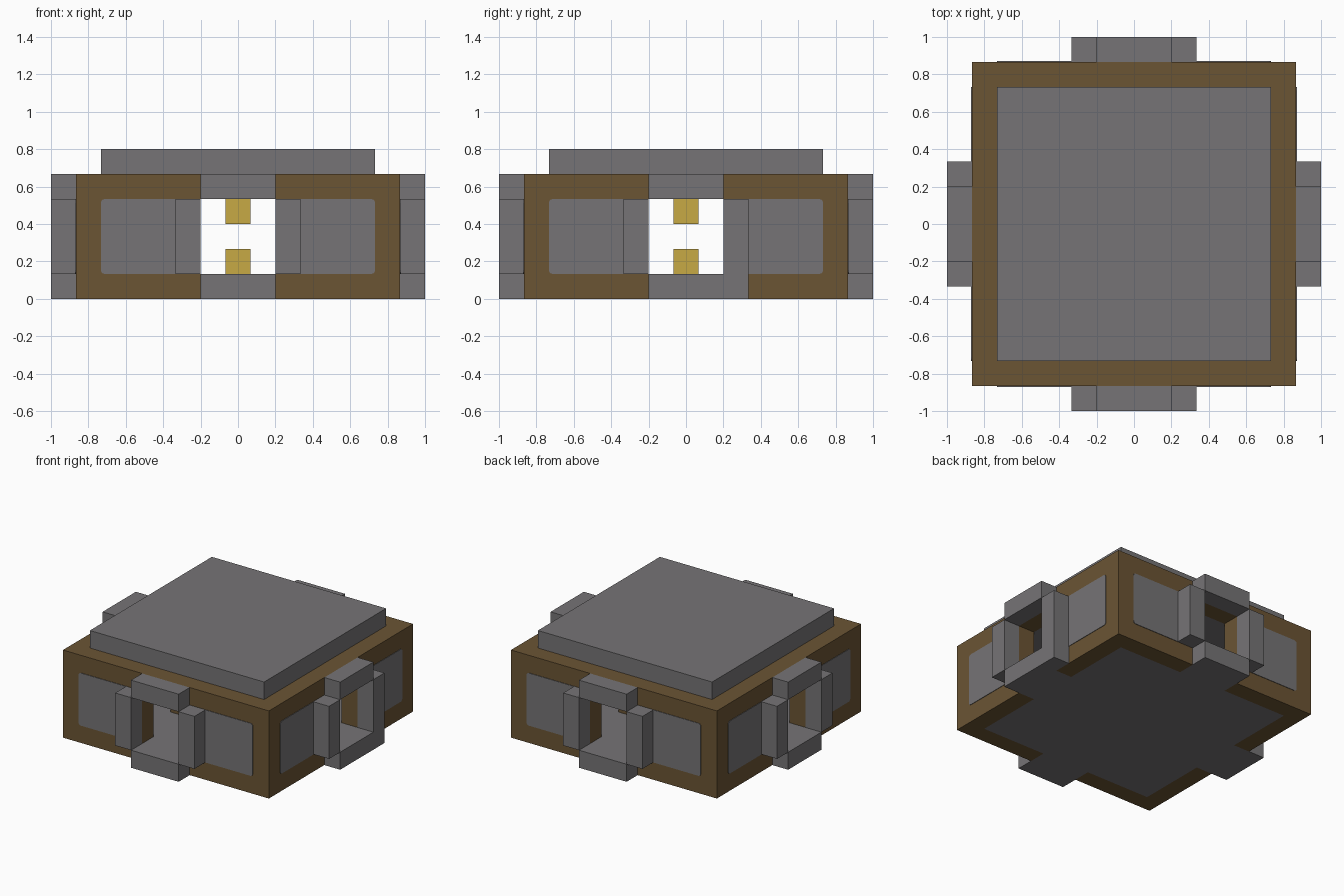
import bpy
import bmesh
from math import pi
from mathutils import Matrix, Vector

default = bpy.data.objects.get("Cube")
if default:
    bpy.data.objects.remove(default, do_unlink=True)


def make_material(name, rgb):
    mat = bpy.data.materials.new(name)
    mat.use_nodes = True
    color = (*rgb, 1)
    mat.diffuse_color = color
    mat.node_tree.nodes["Principled BSDF"].inputs["Base Color"].default_value = color
    return mat


GREY = make_material("stone grey", (0.18, 0.174, 0.18))
BROWN = make_material("dark brown", (0.147, 0.089, 0.034))
GOLD = make_material("gold", (0.57, 0.40, 0.06))

# The whole design sits on a grid of this module
U = 2 / 15


def box(name, mat, x, y, z, turn=0, round_axis=None):
    """Box from (min, max) ranges in modules, turned in quarter steps about z."""
    lo, hi = [Vector(v) * U for v in zip(x, y, z)]
    bm = bmesh.new()
    bmesh.ops.create_cube(bm, size=1)
    size = hi - lo
    bmesh.ops.scale(bm, vec=size, verts=bm.verts)
    if round_axis is not None:
        edges = [e for e in bm.edges
                 if abs((e.verts[0].co - e.verts[1].co)[round_axis]) > 1e-5]
        bmesh.ops.bevel(bm, geom=edges, offset=0.02, segments=3,
                        profile=0.5, affect='EDGES')
    bmesh.ops.translate(bm, vec=(lo + hi) / 2, verts=bm.verts)
    bm.transform(Matrix.Rotation(turn * pi / 2, 4, 'Z'))
    mesh = bpy.data.meshes.new(name)
    bm.to_mesh(mesh)
    bm.free()
    mesh.materials.append(mat)
    obj = bpy.data.objects.new(name, mesh)
    bpy.context.collection.objects.link(obj)
    return obj


# Floor and stepped roof
box("floor", GREY, (-5.5, 5.5), (-5.5, 5.5), (0, 1))
box("ceiling", GREY, (-5.5, 5.5), (-5.5, 5.5), (4, 5))
box("roof_slab", GREY, (-5.5, 5.5), (-5.5, 5.5), (5, 6))

# Contacts in the middle of the room
box("floor_contact", GOLD, (-0.5, 0.5), (-0.5, 0.5), (1, 2))
box("ceiling_contact", GOLD, (-0.5, 0.5), (-0.5, 0.5), (3, 4))

for turn, side in enumerate(("front", "left", "back", "right")):
    # Corner walls either side of each doorway
    box(side + "_wall_a", BROWN, (1.5, 6.5), (-6.5, -5.5), (0, 5), turn)
    box(side + "_wall_b", BROWN, (-5.5, -1.5), (-6.5, -5.5), (0, 5), turn)
    box(side + "_header", BROWN, (-1.5, 1.5), (-6.5, -5.5), (4, 5), turn)

    # Inset-looking panels on the outer walls
    for label, span in (("a", (1.8, 5.5)), ("b", (-5.5, -1.8))):
        box(side + "_panel_" + label, GREY, span, (-6.53, -6.5), (1, 4),
            turn, round_axis=1)

    # Projecting door frame; one post reaches the ground
    post_base = 0 if side == "left" else 1
    box(side + "_lintel", GREY, (-1.5, 1.5), (-7.5, -6.5), (4, 5), turn)
    box(side + "_sill", GREY, (-1.5, 1.5), (-7.5, -5.5), (0, 1), turn)
    box(side + "_post_a", GREY, (1.5, 2.5), (-7.5, -6.5), (post_base, 4), turn)
    box(side + "_post_b", GREY, (-2.5, -1.5), (-7.5, -6.5), (1, 4), turn)

    # Inner pillars around the contacts
    box(side + "_pillar", BROWN, (-2.5, -1.5), (-2.5, -1.5), (1, 4), turn)
